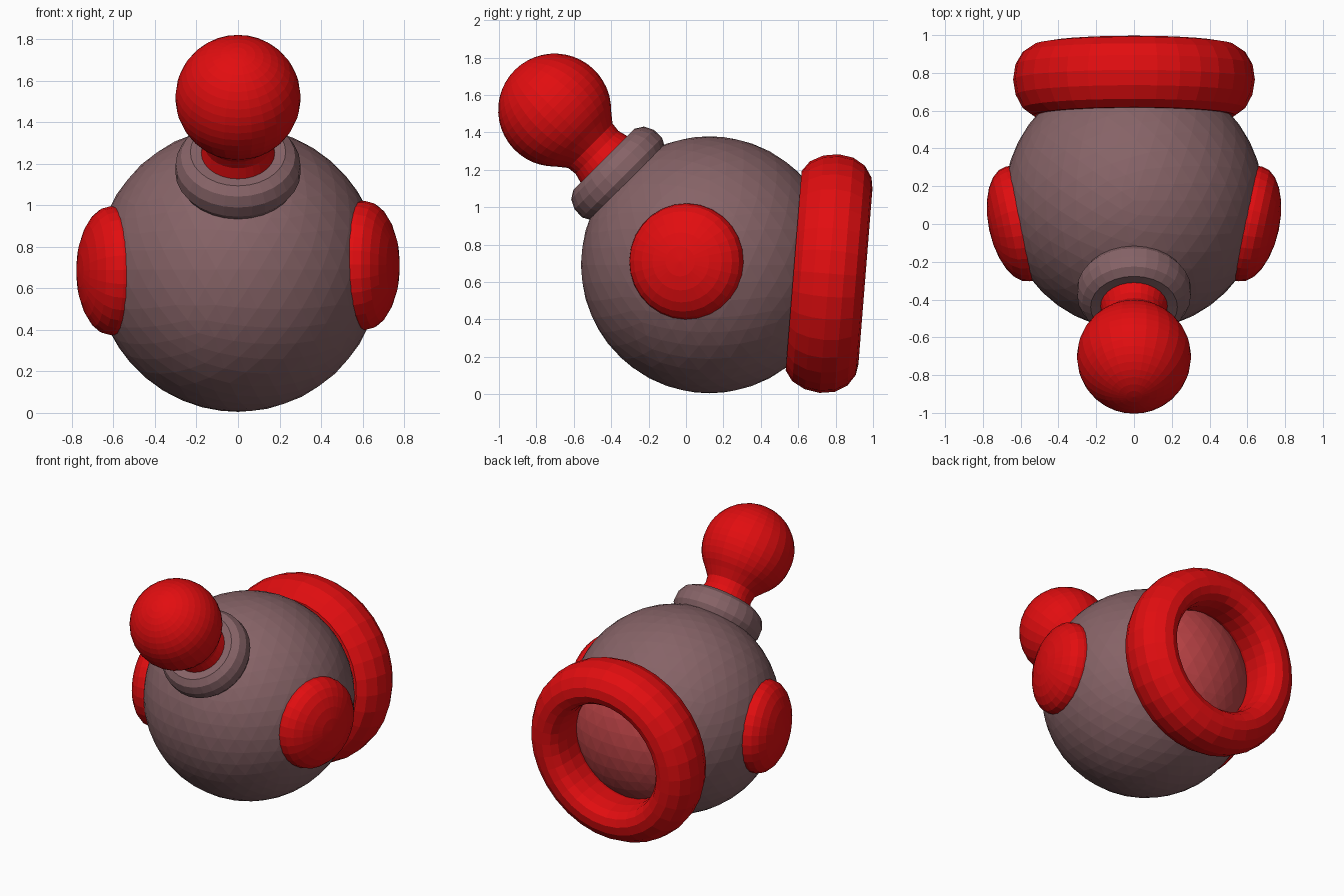
import bpy
import bmesh
from math import cos, sin, pi, radians
from mathutils import Vector

if "Cube" in bpy.data.objects:
    bpy.data.objects.remove(bpy.data.objects["Cube"])


def material(name, colour):
    m = bpy.data.materials.new(name)
    m.use_nodes = True
    m.diffuse_color = (*colour, 1)
    m.node_tree.nodes["Principled BSDF"].inputs["Base Color"].default_value = (*colour, 1)
    return m


RED = material("bright red", (0.76, 0.004, 0.005))
MAUVE = material("dusty mauve", (0.24, 0.125, 0.135))
PINK = material("pinkish red", (0.53, 0.06, 0.065))

CENTRE = Vector((0, 0.125, 0.692))


def finish(bm, name, mats):
    bmesh.ops.recalc_face_normals(bm, faces=bm.faces)
    mesh = bpy.data.meshes.new(name)
    bm.to_mesh(mesh)
    bm.free()
    for m in mats:
        mesh.materials.append(m)
    ob = bpy.data.objects.new(name, mesh)
    bpy.context.collection.objects.link(ob)
    return ob


def lathe(name, profile, origin, axis, mat, sides=28, closed=False):
    """Spin (radius, height) points around an axis through origin."""
    bm = bmesh.new()
    verts = [bm.verts.new((r, 0, h)) for r, h in profile]
    edges = [bm.edges.new(pair) for pair in zip(verts, verts[1:])]
    if closed:
        edges.append(bm.edges.new((verts[-1], verts[0])))
    bmesh.ops.spin(bm, geom=verts + edges, cent=(0, 0, 0), axis=(0, 0, 1),
                   angle=2 * pi, steps=sides)
    bmesh.ops.remove_doubles(bm, verts=bm.verts, dist=0.0005)
    ob = finish(bm, name, [mat])
    ob.rotation_mode = 'QUATERNION'
    ob.rotation_quaternion = Vector((0, 0, 1)).rotation_difference(Vector(axis))
    ob.location = origin
    return ob


# Rear ring placement
ring_centre = Vector((0, 0.765, 0.645))
ring_axis = Vector((0, 1, -0.08)).normalized()

# Round body, with the spot inside the rear ring in a second colour
bm = bmesh.new()
bmesh.ops.create_icosphere(bm, subdivisions=4, radius=0.687)
bmesh.ops.translate(bm, verts=bm.verts, vec=CENTRE)
for f in bm.faces:
    d = f.calc_center_median() - ring_centre
    along = d.dot(ring_axis)
    if along > -0.3 and (d - along * ring_axis).length < 0.42:
        f.material_index = 1
body = finish(bm, "body", [MAUVE, PINK])

# Rear ring
ring_profile = [(0.535, -0.19), (0.59, -0.15), (0.627, -0.08), (0.64, 0.0),
                (0.628, 0.08), (0.59, 0.145), (0.53, 0.185), (0.47, 0.195),
                (0.42, 0.175), (0.388, 0.13), (0.375, 0.05), (0.38, -0.05),
                (0.41, -0.19)]
lathe("rear_ring", ring_profile, ring_centre, ring_axis, RED, 32, closed=True)

# Domed side buttons
dome = [(0.31, -0.03)] + [(0.31 * cos(radians(a)), 0.155 * sin(radians(a)))
                          for a in range(0, 91, 15)]
for side, name, z in ((1, "left_button", 0.71), (-1, "right_button", 0.685)):
    lathe(name, dome, (side * 0.615, 0.0, z), (side * 0.978, -0.208, 0), RED)

# Collar and ball knob share a slanted axis through the body centre
slant = (0, -1, 1)
collar_profile = [(0.15, 0.6), (0.275, 0.61), (0.302, 0.66), (0.3, 0.72),
                  (0.275, 0.77), (0.23, 0.798), (0.15, 0.79)]
lathe("collar", collar_profile, CENTRE, slant, MAUVE, closed=True)

ball = [(0.302 * sin(radians(a)), 1.17 - 0.302 * cos(radians(a)))
        for a in range(44, 181, 8)] + [(0, 1.472)]
neck = [(0.19, 0.7), (0.178, 0.79), (0.162, 0.85), (0.168, 0.9)]
lathe("ball_knob", neck + ball, CENTRE, slant, RED)
